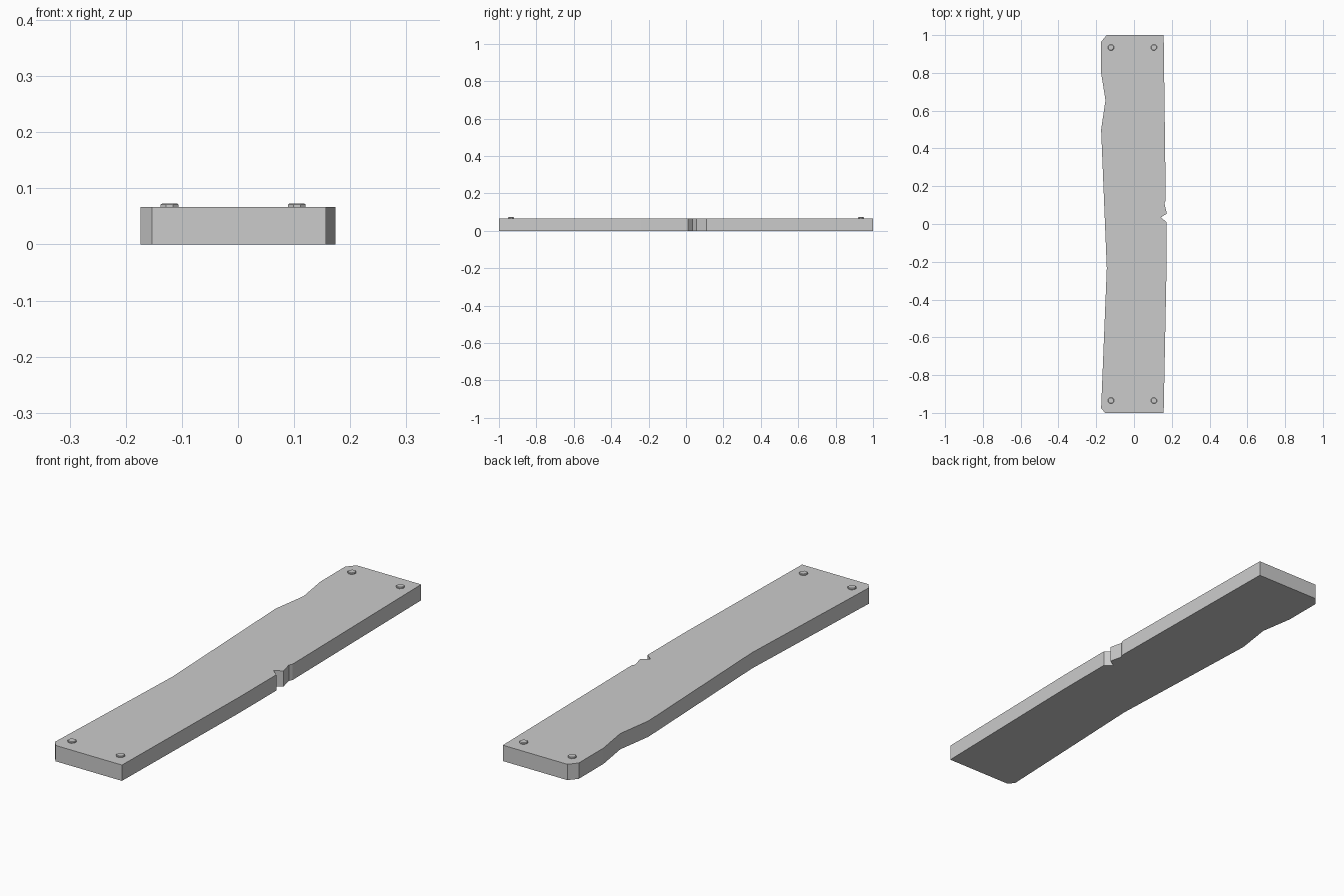
import bpy, bmesh, math

if "Cube" in bpy.data.objects:
    bpy.data.objects.remove(bpy.data.objects["Cube"])

H = 0.067


def finish(name, bm):
    bmesh.ops.recalc_face_normals(bm, faces=bm.faces)
    mesh = bpy.data.meshes.new(name)
    bm.to_mesh(mesh)
    bm.free()
    obj = bpy.data.objects.new(name, mesh)
    bpy.context.collection.objects.link(obj)
    return obj


# Worn plank: outline seen from above, extruded upwards
outline = [
    (-0.153, -1.0), (0.157, -1.0), (0.172, -0.24), (0.172, 0.01),
    (0.142, 0.035), (0.174, 0.055), (0.161, 0.11), (0.168, 0.125),
    (0.157, 1.0), (-0.145, 1.0), (-0.174, 0.965), (-0.174, 0.80),
    (-0.151, 0.655), (-0.174, 0.50), (-0.144, -0.235), (-0.174, -0.975),
]
bm = bmesh.new()
base = bm.faces.new([bm.verts.new((x, y, 0)) for x, y in outline])
top = bmesh.ops.extrude_face_region(bm, geom=[base], use_keep_orig=True)
for v in top["geom"]:
    if isinstance(v, bmesh.types.BMVert):
        v.co.z = H
finish("plank", bm)


# Eight-sided nail head with a small chamfered rim
def nail(name, x, y):
    bm = bmesh.new()
    rings = []
    for r, z in ((0.017, H - 0.004), (0.017, H + 0.004), (0.0145, H + 0.006)):
        rings.append([bm.verts.new((x + r * math.cos(a), y + r * math.sin(a), z))
                      for a in [math.pi / 8 + i * math.pi / 4 for i in range(8)]])
    for lo, hi in zip(rings, rings[1:]):
        for i in range(8):
            j = (i + 1) % 8
            bm.faces.new((lo[i], lo[j], hi[j], hi[i]))
    bm.faces.new(rings[0][::-1])
    bm.faces.new(rings[-1])
    finish(name, bm)


for end, y in (("front", -0.935), ("back", 0.935)):
    for side, x in (("left", -0.122), ("right", 0.105)):
        nail(f"nail_{end}_{side}", x, y)
